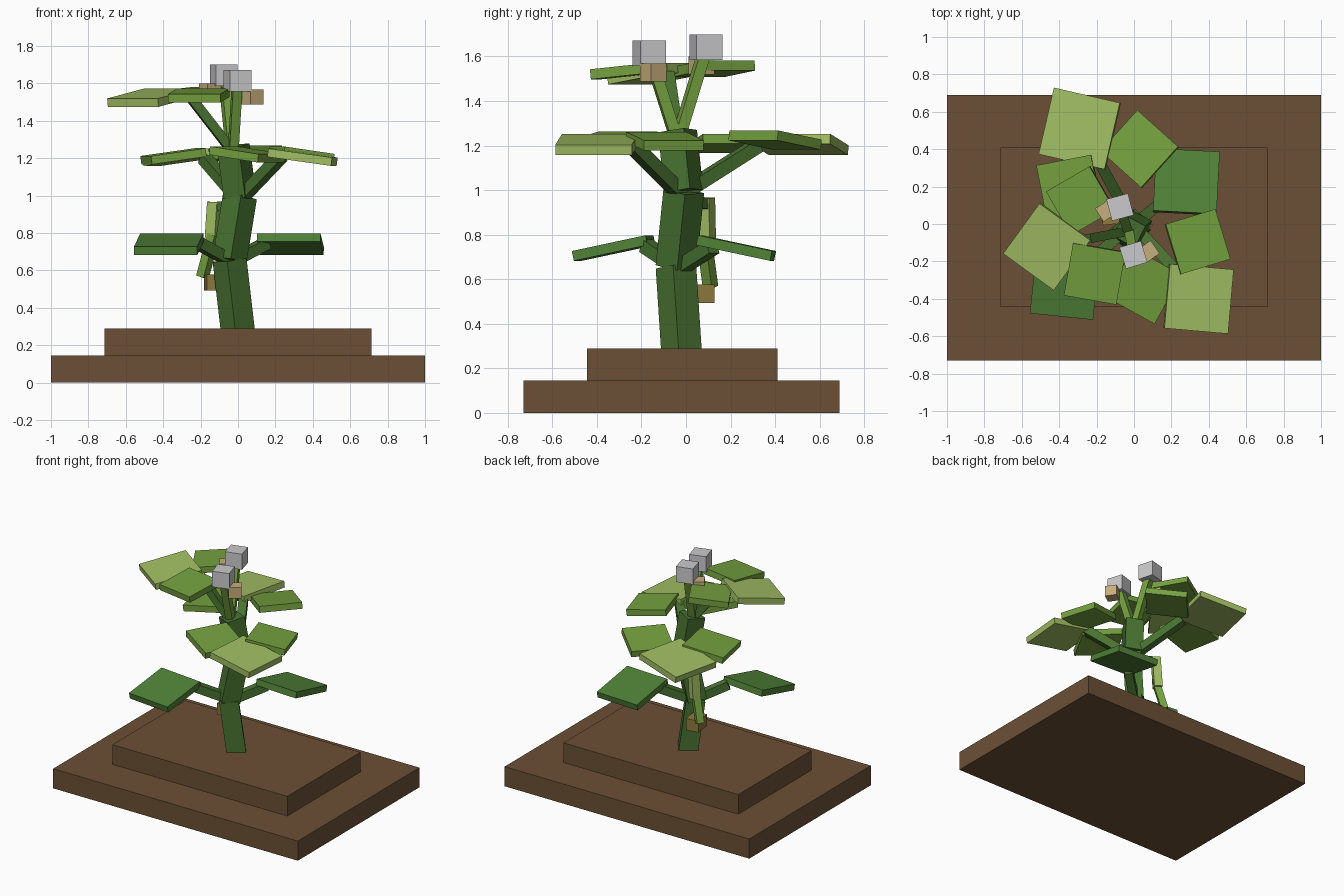
import bpy
from math import radians
from mathutils import Vector, Matrix, Euler

cube = bpy.data.objects.get("Cube")
if cube:
    bpy.data.objects.remove(cube, do_unlink=True)


def material(name, rgb):
    # Convert 8-bit display colour to linear
    col = [((c / 255 + 0.055) / 1.055) ** 2.4 for c in rgb] + [1]
    m = bpy.data.materials.new(name)
    m.use_nodes = True
    m.diffuse_color = col
    m.node_tree.nodes["Principled BSDF"].inputs["Base Color"].default_value = col
    return m


soil = material("soil brown", (108, 80, 54))
stem = material("stem green", (72, 114, 48))
dark = material("dark leaf green", (80, 130, 55))
mid = material("leaf green", (116, 160, 63))
light = material("light leaf green", (161, 190, 99))
grey = material("flower grey", (202, 202, 204))
tan = material("bud tan", (198, 174, 125))
gold = material("pod ochre", (142, 122, 62))


def box(name, mat, matrix, size):
    bpy.ops.mesh.primitive_cube_add(size=1)
    ob = bpy.context.object
    ob.name = name
    ob.data.transform(matrix @ Matrix.Diagonal((*size, 1)))
    ob.data.materials.append(mat)
    return ob


def block(name, mat, centre, size, yaw=0):
    turn = Matrix.Rotation(radians(yaw), 4, "Z")
    return box(name, mat, Matrix.Translation(centre) @ turn, size)


def beam(name, mat, start, end, width, roll=0):
    # Square bar between two points
    a, b = Vector(start), Vector(end)
    turn = (b - a).to_track_quat("Z", "Y").to_matrix().to_4x4()
    spin = Matrix.Rotation(radians(roll), 4, "Z")
    return box(name, mat, Matrix.Translation((a + b) / 2) @ turn @ spin,
               (width, width, (b - a).length))


def leaf(name, mat, centre, size, yaw, droop):
    # Square plate drooping towards its yaw direction
    turn = Euler((0, radians(droop), radians(yaw)), "XYZ").to_matrix().to_4x4()
    return box(name, mat, Matrix.Translation(centre) @ turn, (size, size, 0.045))


# Stepped soil bed
block("soil_base", soil, (0, -0.02, 0.0725), (2, 1.42, 0.145))
block("soil_mound", soil, (0, -0.0175, 0.2175), (1.43, 0.855, 0.145))

# Trunk in three leaning sections
knots = [(0, -0.02, 0.27), (-0.045, -0.045, 0.655),
         (0.01, -0.01, 0.995), (-0.025, -0.038, 1.265)]
for i, name in enumerate(("lower", "middle", "upper")):
    beam(name + "_trunk", stem, knots[i], knots[i + 1], 0.13, 8 * (i + 1))

# Lower tier
leaf("lower_back_leaf", dark, (0.28, 0.225, 0.74), 0.34, 87, 12)
leaf("lower_front_leaf", dark, (-0.37, -0.325, 0.74), 0.34, 264, 12)
beam("lower_back_stalk", stem, (-0.03, -0.03, 0.65), (0.15, 0.12, 0.745), 0.06)
beam("lower_front_stalk", stem, (-0.04, -0.03, 0.65), (-0.22, -0.18, 0.75), 0.06)

# Middle tier
for name, mat, centre, size, yaw in (
        ("right_front", light, (0.345, -0.4, 1.205), 0.345, -5),
        ("left", mid, (0.34, -0.095, 1.22), 0.28, 17),
        ("front", mid, (0.05, -0.33, 1.22), 0.3, -29),
        ("back", mid, (0.03, 0.4, 1.225), 0.295, 138),
        ("back_right", light, (-0.29, 0.51, 1.205), 0.365, 167),
        ("right", mid, (-0.345, 0.195, 1.21), 0.3, 191)):
    leaf("middle_" + name + "_leaf", mat, centre, size, yaw, 8)
beam("middle_front_stalk", stem, (0.01, -0.02, 0.98), (0.23, -0.25, 1.21), 0.06)
beam("middle_back_stalk", stem, (0, -0.01, 0.99), (-0.18, 0.32, 1.2), 0.06)

# Top tier
leaf("top_right_leaf", light, (-0.465, -0.12, 1.523), 0.335, 234, 9)
leaf("top_back_leaf", mid, (-0.285, 0.125, 1.545), 0.27, 210, 6)
leaf("top_front_leaf", mid, (-0.21, -0.265, 1.535), 0.285, 260, 6)
beam("top_stalk", stem, (-0.04, -0.04, 1.25), (-0.25, -0.08, 1.52), 0.05)

# Flowers and buds on upright stems
for name, foot, tip, bud, yaw in (
        ("back", (-0.035, -0.03, 1.25), (-0.075, 0.09, 1.642), (-0.15, 0.07, 1.56), 15),
        ("front", (-0.025, -0.05, 1.25), (-0.003, -0.165, 1.615), (0.078, -0.147, 1.528), 17)):
    beam(name + "_flower_stem", mid, foot, tip, 0.05)
    block(name + "_flower", grey, tip, (0.12, 0.12, 0.115), yaw)
    block(name + "_bud", tan, bud, (0.085, 0.085, 0.08), yaw + 18)

# Hanging vine with its pod
beam("upper_vine", light, (-0.125, 0.09, 0.965), (-0.14, 0.095, 0.73), 0.06, 10)
beam("lower_vine", mid, (-0.13, 0.08, 0.79), (-0.19, 0.11, 0.565), 0.05, 10)
beam("vine_joint", stem, (0, 0, 0.95), (-0.12, 0.09, 0.94), 0.05)
block("hanging_pod", gold, (-0.127, 0.06, 0.535), (0.095, 0.125, 0.085), 7)
